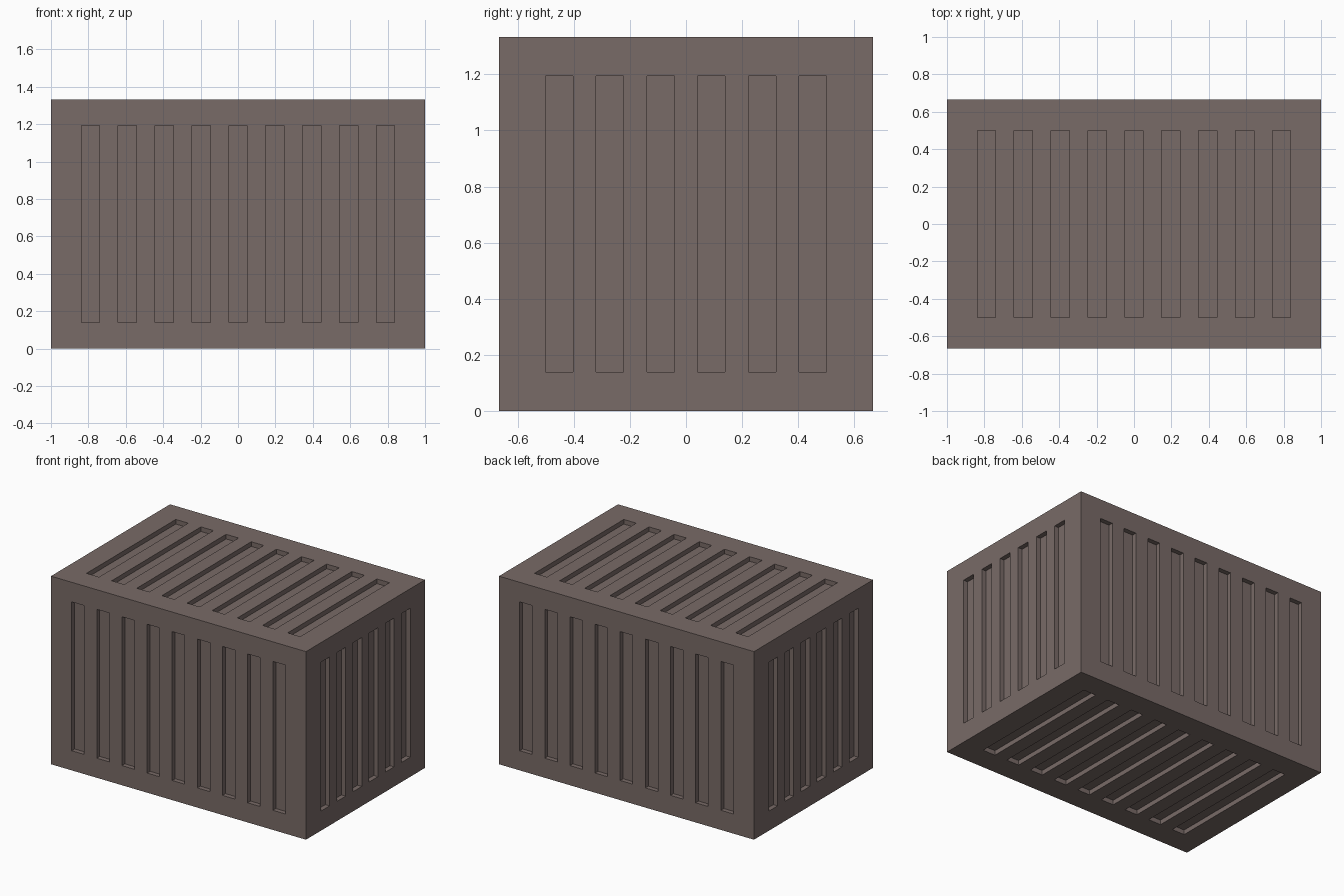
import bpy, bmesh
from mathutils import Vector

if "Cube" in bpy.data.objects:
    bpy.data.objects.remove(bpy.data.objects["Cube"])

SIZE = Vector((2.0, 1.333, 1.333))
CENTRE = Vector((0, 0, SIZE.z / 2))
DEPTH = 0.033      # how far the slots sink in
WIDTH = 0.098      # slot width


def add_box(bm, centre, size):
    for v in bmesh.ops.create_cube(bm, size=1.0)["verts"]:
        v.co = Vector(a * b for a, b in zip(v.co, size)) + centre


def make_object(name, bm):
    mesh = bpy.data.meshes.new(name)
    bm.to_mesh(mesh)
    bm.free()
    ob = bpy.data.objects.new(name, mesh)
    bpy.context.collection.objects.link(ob)
    return ob


# Crate body
bm = bmesh.new()
add_box(bm, CENTRE, SIZE)
crate = make_object("crate_body", bm)
mat = bpy.data.materials.new("brown_grey")
mat.diffuse_color = (0.19, 0.145, 0.135, 1)
mat.use_nodes = True
mat.node_tree.nodes["Principled BSDF"].inputs["Base Color"].default_value = mat.diffuse_color
crate.data.materials.append(mat)

# Slot cutters: (face axis, row axis, long axis, count, pitch, slot length)
bm = bmesh.new()
for face, row, along, count, pitch, length in (
        (1, 0, 2, 9, 0.1972, 1.055),    # front and back
        (0, 1, 2, 6, 0.1808, 1.055),    # both ends
        (2, 0, 1, 9, 0.1972, 1.0)):     # top and bottom
    for side in (-1, 1):
        for i in range(count):
            pos, size = CENTRE.copy(), Vector((0, 0, 0))
            pos[face] += side * SIZE[face] / 2
            pos[row] += (i - (count - 1) / 2) * pitch
            size[face], size[row], size[along] = DEPTH * 2, WIDTH, length
            add_box(bm, pos, size)
cutter = make_object("slot_cutter", bm)
cutter.hide_render = True
cutter.hide_set(True)

# Sink the slots into the body
mod = crate.modifiers.new("slots", "BOOLEAN")
mod.operation = "DIFFERENCE"
mod.solver = "EXACT"
mod.object = cutter
